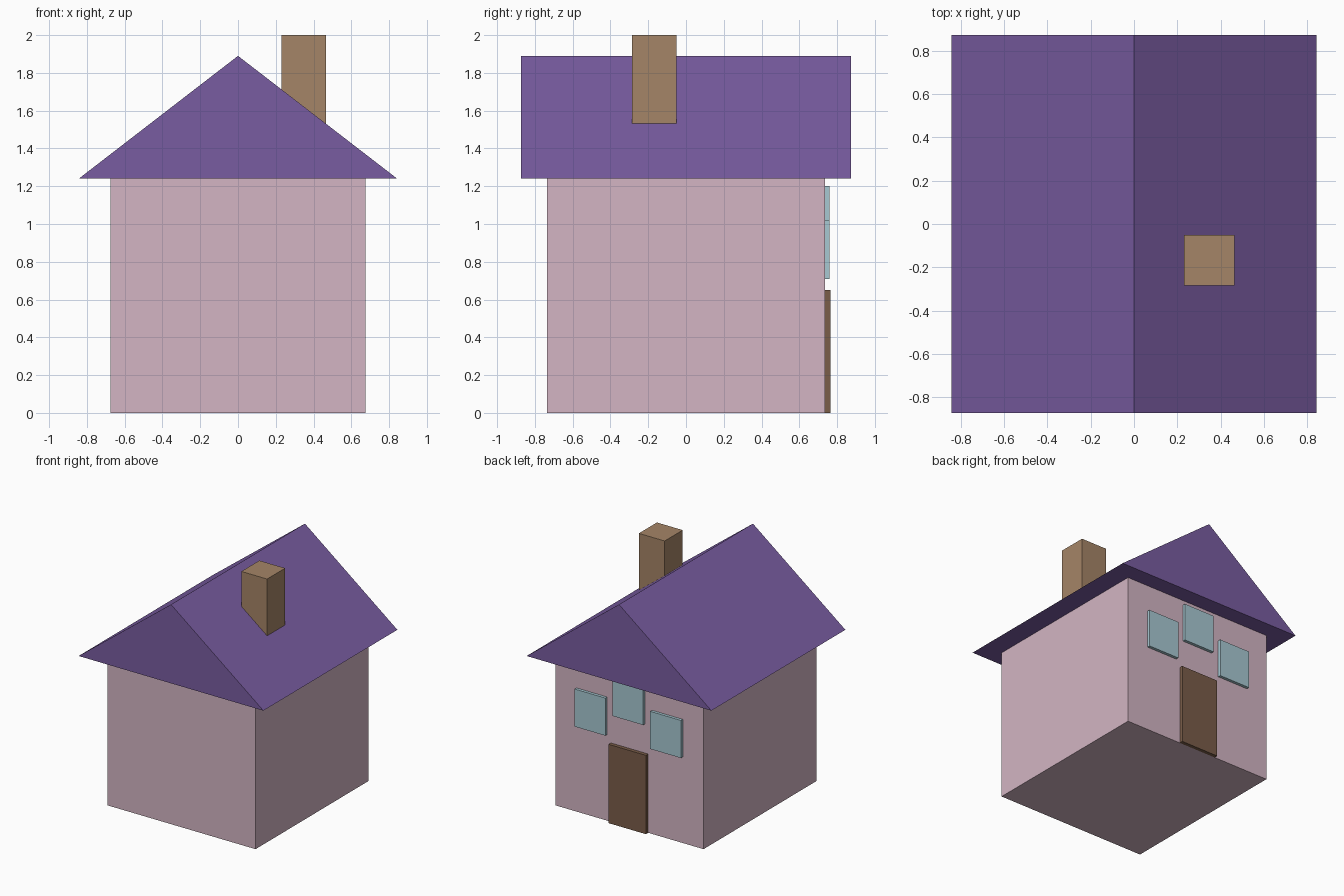
import bpy
import bmesh

if "Cube" in bpy.data.objects:
    bpy.data.objects.remove(bpy.data.objects["Cube"])


def linear(c):
    c /= 255
    return c / 12.92 if c <= 0.04045 else ((c + 0.055) / 1.055) ** 2.4


def material(name, r, g, b):
    mat = bpy.data.materials.new(name)
    mat.diffuse_color = (linear(r), linear(g), linear(b), 1)
    mat.use_nodes = True
    mat.node_tree.nodes["Principled BSDF"].inputs["Base Color"].default_value = mat.diffuse_color
    return mat


def prism(name, profile, y0, y1, mat):
    """Extrude an (x, z) outline along y."""
    bm = bmesh.new()
    face = bm.faces.new([bm.verts.new((x, y0, z)) for x, z in profile])
    new = bmesh.ops.extrude_face_region(bm, geom=[face])["geom"]
    moved = [v for v in new if isinstance(v, bmesh.types.BMVert)]
    bmesh.ops.translate(bm, verts=moved, vec=(0, y1 - y0, 0))
    bmesh.ops.recalc_face_normals(bm, faces=bm.faces)
    mesh = bpy.data.meshes.new(name)
    bm.to_mesh(mesh)
    bm.free()
    mesh.materials.append(mat)
    obj = bpy.data.objects.new(name, mesh)
    bpy.context.collection.objects.link(obj)
    return obj


def box(name, x0, x1, y0, y1, z0, z1, mat):
    return prism(name, [(x0, z0), (x1, z0), (x1, z1), (x0, z1)], y0, y1, mat)


pink = material("wall pink", 211, 181, 195)
purple = material("roof purple", 121, 92, 161)
tan = material("chimney tan", 165, 133, 103)
blue = material("window blue", 167, 200, 210)
brown = material("door brown", 122, 93, 73)

# House body and overhanging gable roof
WALL_Y = 0.735
box("walls", -0.675, 0.675, -WALL_Y, WALL_Y, 0, 1.24, pink)
prism("roof", [(-0.843, 1.24), (0.843, 1.24), (0, 1.89)], -0.873, 0.873, purple)

# Chimney, rising out of the right-hand slope
box("chimney", 0.23, 0.465, -0.285, -0.05, 1.45, 2.0, tan)

# Door and three windows on the back wall
box("door", -0.17, 0.17, WALL_Y, 0.765, 0, 0.65, brown)
for name, x, z in (("left", 0.345, 0.71), ("middle", 0, 0.89), ("right", -0.345, 0.71)):
    box(name + "_window", x - 0.14, x + 0.14, WALL_Y, 0.759, z, z + 0.31, blue)
